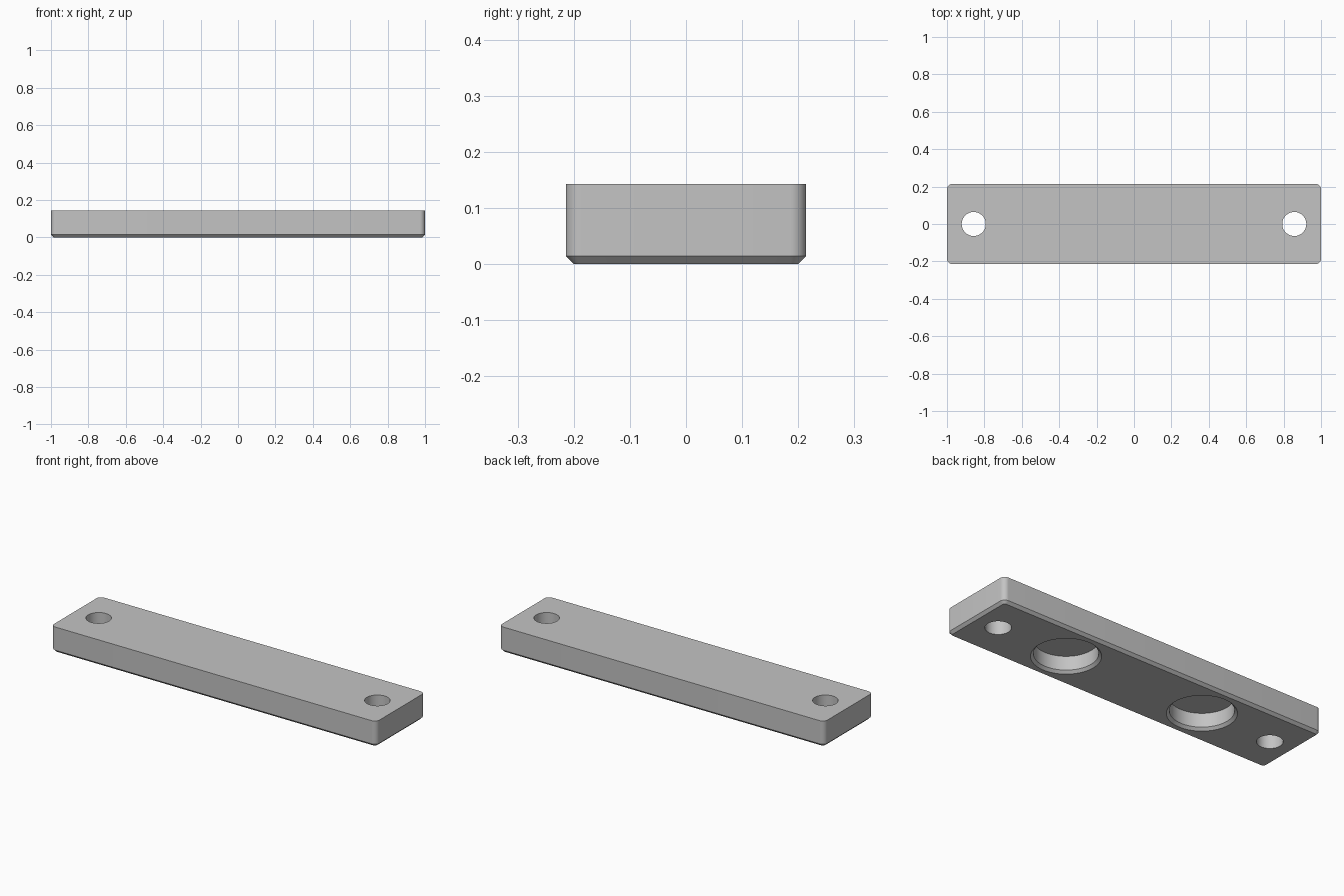
import bpy
import bmesh
from math import cos, sin, pi, radians

if "Cube" in bpy.data.objects:
    bpy.data.objects.remove(bpy.data.objects["Cube"], do_unlink=True)

HALF_X, HALF_Y, HEIGHT = 1.0, 0.2143, 0.1429
CORNER, CHAMFER = 0.0286, 0.0143
HOLE_X, HOLE_R = 0.857, 0.0643
POCKET_X, POCKET_R, POCKET_DEPTH = 0.4286, 0.158, 0.091

grey = bpy.data.materials.new("plain grey")
grey.use_nodes = True
colour = (0.55, 0.55, 0.55, 1)
grey.diffuse_color = colour
grey.node_tree.nodes["Principled BSDF"].inputs["Base Color"].default_value = colour


def rounded_rect(hx, hy, r, z, steps=10):
    pts = []
    for q, (sx, sy) in enumerate([(1, 1), (-1, 1), (-1, -1), (1, -1)]):
        for i in range(steps + 1):
            a = (q + i / steps) * pi / 2
            pts.append((sx * (hx - r) + r * cos(a), sy * (hy - r) + r * sin(a), z))
    return pts


def circle(x, r, z, n=64):
    return [(x + r * cos(2 * pi * i / n), r * sin(2 * pi * i / n), z) for i in range(n)]


def loft(name, loops):
    """Closed solid through a stack of matching outlines."""
    bm = bmesh.new()
    rings = [[bm.verts.new(p) for p in loop] for loop in loops]
    n = len(rings[0])
    for low, high in zip(rings, rings[1:]):
        for i in range(n):
            j = (i + 1) % n
            bm.faces.new((low[i], low[j], high[j], high[i]))
    bm.faces.new(rings[0][::-1])
    bm.faces.new(rings[-1])
    mesh = bpy.data.meshes.new(name)
    bm.to_mesh(mesh)
    bm.free()
    mesh.materials.append(grey)
    obj = bpy.data.objects.new(name, mesh)
    bpy.context.collection.objects.link(obj)
    return obj


# Bar with rounded corners and a chamfered lower edge
bar = loft("mounting_bar", [
    rounded_rect(HALF_X - CHAMFER, HALF_Y - CHAMFER, CORNER - CHAMFER, 0),
    rounded_rect(HALF_X, HALF_Y, CORNER, CHAMFER),
    rounded_rect(HALF_X, HALF_Y, CORNER, HEIGHT)])

# Screw holes through the ends, chamfered blind pockets underneath
cutters = []
EXTRA = 0.02
for side, s in (("left", 1), ("right", -1)):
    cutters.append(loft(side + "_screw_hole_cutter", [
        circle(s * HOLE_X, HOLE_R, -EXTRA),
        circle(s * HOLE_X, HOLE_R, HEIGHT + EXTRA)]))
    cutters.append(loft(side + "_pocket_cutter", [
        circle(s * POCKET_X, POCKET_R + CHAMFER + EXTRA, -EXTRA),
        circle(s * POCKET_X, POCKET_R, CHAMFER),
        circle(s * POCKET_X, POCKET_R, POCKET_DEPTH)]))

bpy.ops.object.select_all(action="DESELECT")
bpy.context.view_layer.objects.active = bar
bar.select_set(True)
for cutter in cutters:
    cutter.hide_render = True
    mod = bar.modifiers.new(cutter.name, "BOOLEAN")
    mod.operation = "DIFFERENCE"
    mod.solver = "EXACT"
    mod.object = cutter
    bpy.ops.object.modifier_apply(modifier=mod.name)
for cutter in cutters:
    bpy.data.objects.remove(cutter, do_unlink=True)

bpy.ops.object.shade_smooth_by_angle(angle=radians(30))
